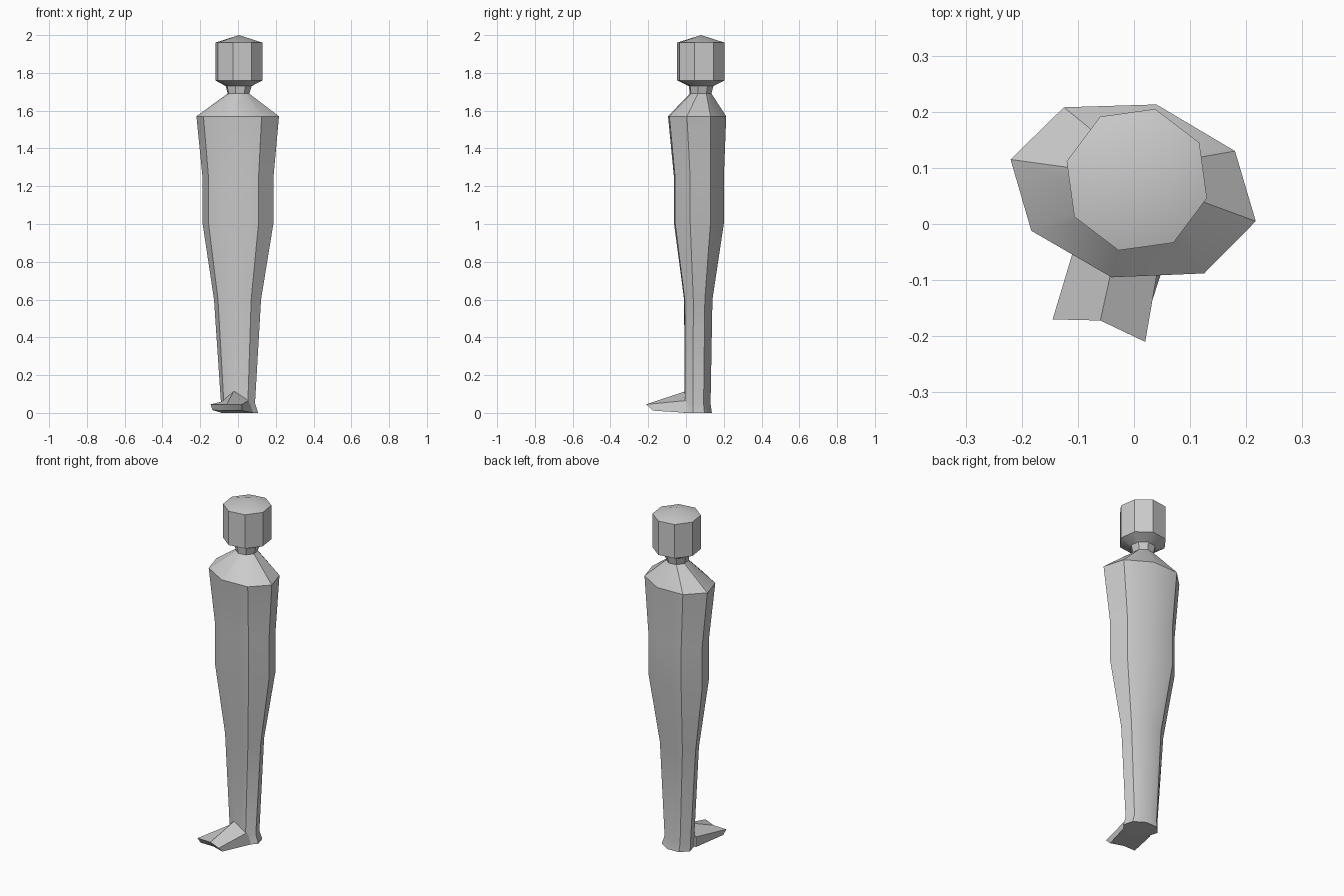
import bpy, math
from math import radians

if "Cube" in bpy.data.objects:
    bpy.data.objects.remove(bpy.data.objects["Cube"])


def make(name, verts, faces, angle=35):
    me = bpy.data.meshes.new(name)
    me.from_pydata(verts, [], faces)
    ob = bpy.data.objects.new(name, me)
    bpy.context.collection.objects.link(ob)
    bpy.ops.object.select_all(action='DESELECT')
    ob.select_set(True)
    bpy.context.view_layer.objects.active = ob
    bpy.ops.object.mode_set(mode='EDIT')
    bpy.ops.mesh.select_all(action='SELECT')
    bpy.ops.mesh.normals_make_consistent(inside=False)
    bpy.ops.object.mode_set(mode='OBJECT')
    bpy.ops.object.shade_smooth_by_angle(angle=radians(angle))
    return ob


def unit(points):
    """Normalise an outline to a 0..1 box."""
    xs, ys = zip(*points)
    return [((x - min(xs)) / (max(xs) - min(xs)),
             (y - min(ys)) / (max(ys) - min(ys))) for x, y in points]


def ring(outline, z, x0, x1, y0, y1):
    return [(x0 + u * (x1 - x0), y0 + v * (y1 - y0), z) for u, v in outline]


def bridge(rings, n, closed=True):
    last = n if closed else n - 1
    return [(r * n + i, r * n + (i + 1) % n, (r + 1) * n + (i + 1) % n, (r + 1) * n + i)
            for r in range(rings - 1) for i in range(last)]


# Slightly skewed eight-sided torso outline and turned regular octagon for the head
torso = unit([(-0.04, -0.095), (0.125, -0.088), (0.217, 0.005), (0.18, 0.13),
              (0.04, 0.213), (-0.125, 0.208), (-0.22, 0.115), (-0.183, -0.012)])
octagon = unit([(math.cos(radians(-104.6 + 45 * i)), math.sin(radians(-104.6 + 45 * i)))
                for i in range(8)])

# One continuous figure: legs, torso, neck and head
sections = [
    (torso, 0.00, -0.09, 0.107, -0.01, 0.137),
    (torso, 0.05, -0.09, 0.09, -0.007, 0.130),
    (torso, 0.60, -0.127, 0.122, -0.01, 0.140),
    (torso, 1.00, -0.187, 0.187, -0.063, 0.200),
    (torso, 1.24, -0.187, 0.187, -0.063, 0.200),
    (torso, 1.57, -0.220, 0.217, -0.095, 0.213),
    (octagon, 1.69, -0.055, 0.06, 0.02, 0.135),
    (octagon, 1.73, -0.065, 0.072, 0.015, 0.145),
    (octagon, 1.76, -0.12, 0.13, -0.047, 0.205),
    (octagon, 1.96, -0.12, 0.13, -0.047, 0.205),
]
verts = [p for s in sections for p in ring(*s)]
faces = bridge(len(sections), 8)
top = (len(sections) - 1) * 8
verts.append((0.005, 0.08, 2.0))
faces += [(top + i, top + (i + 1) % 8, len(verts) - 1) for i in range(8)]
faces.append(tuple(range(8)))
make("body", verts, faces)

# Foot: ankle section bridged to a flared, notched toe edge
ankle = [(-0.085, 0.03, 0.06), (-0.02, 0.01, 0.119), (0.058, 0.01, 0.066),
         (0.08, 0.01, 0.0), (0.0, 0.02, 0.0), (-0.085, 0.03, 0.0)]
toe = [(-0.145, -0.17, 0.045), (-0.06, -0.172, 0.045), (0.02, -0.21, 0.045),
       (0.02, -0.175, 0.012), (-0.055, -0.15, 0.012), (-0.135, -0.155, 0.015)]
foot_faces = bridge(2, 6) + [(6, 7, 10, 11), (7, 8, 9, 10), (0, 1, 4, 5), (1, 2, 3, 4)]
make("foot", ankle + toe, foot_faces)
